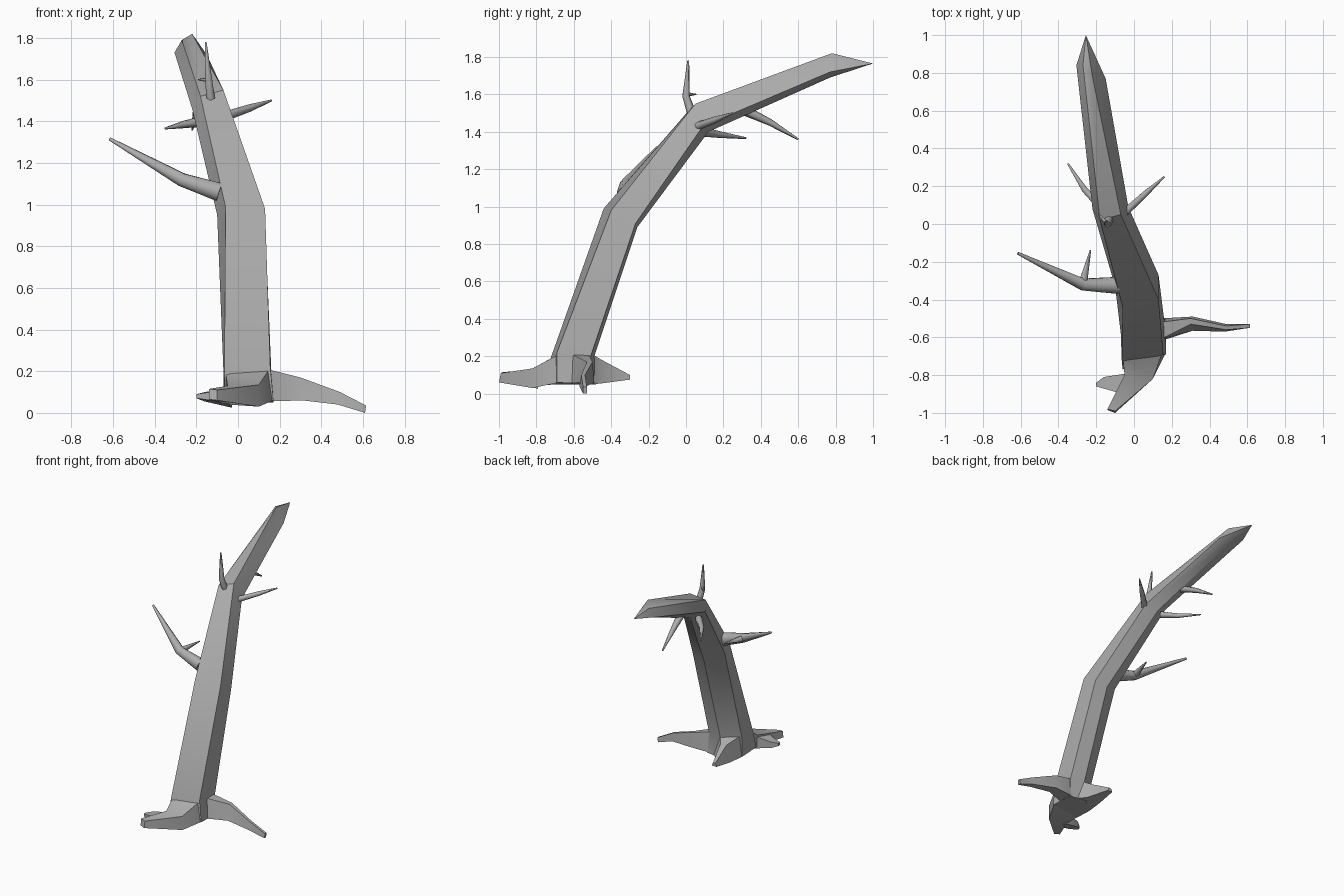
import bpy, bmesh, math
from mathutils import Vector

# dark grey bark
bark = bpy.data.materials.new("bark")
bark.diffuse_color = (.42, .42, .42, 1)


def loft(name, rings, tip=None, angle=35):
    """Skin a list of equal-length rings, capped at the start and closed by a cap or a point."""
    bm = bmesh.new()
    loops = [[bm.verts.new(p) for p in r] for r in rings]
    n = len(loops[0])
    for a, b in zip(loops, loops[1:]):
        for i in range(n):
            j = (i + 1) % n
            bm.faces.new((a[i], a[j], b[j], b[i]))
    bm.faces.new(loops[0][::-1])
    if tip:
        t = bm.verts.new(tip)
        for i in range(n):
            bm.faces.new((loops[-1][i], loops[-1][(i + 1) % n], t))
    else:
        bm.faces.new(loops[-1])
    bmesh.ops.recalc_face_normals(bm, faces=bm.faces)
    mesh = bpy.data.meshes.new(name)
    bm.to_mesh(mesh)
    bm.free()
    mesh.materials.append(bark)
    ob = bpy.data.objects.new(name, mesh)
    bpy.context.collection.objects.link(ob)
    bpy.ops.object.select_all(action='DESELECT')
    ob.select_set(True)
    bpy.context.view_layer.objects.active = ob
    bpy.ops.object.shade_smooth_by_angle(angle=math.radians(angle))
    return ob


def branch(name, path, radii, sides=6):
    """Tapered tube along a short path."""
    pts = [Vector(p) for p in path]
    rings = []
    for i, (p, r) in enumerate(zip(pts, radii)):
        d = (pts[min(i + 1, len(pts) - 1)] - pts[max(i - 1, 0)]).normalized()
        ref = Vector((0, 1, 0)) if abs(d.z) > 0.8 else Vector((0, 0, 1))
        u = d.cross(ref).normalized()
        v = d.cross(u)
        angles = [2 * math.pi * (k + .5) / sides for k in range(sides)]
        rings.append([p + r * (math.cos(a) * u + math.sin(a) * v) for a in angles])
    return loft(name, rings, angle=65)


# leaning five-sided trunk: front left, front right, back right, back, back left
loft("trunk", [
    [(-.06, -.77, .05), (.17, -.69, .06), (.17, -.50, .05), (.04, -.48, .05), (-.07, -.58, .05)],
    [(-.065, -.72, .20), (.155, -.69, .22), (.16, -.51, .20), (.05, -.49, .20), (-.07, -.58, .20)],
    [(-.06, -.44, .99), (.13, -.40, .98), (.13, -.27, .91), (.03, -.26, .89), (-.10, -.33, .95)],
    [(-.18, .02, 1.52), (-.07, .05, 1.55), (-.03, .09, 1.43), (-.12, .12, 1.40), (-.22, .08, 1.46)],
    [(-.27, .84, 1.79), (-.22, .78, 1.82), (-.15, .77, 1.72), (-.22, .77, 1.69), (-.305, .84, 1.73)],
], tip=(-.255, 1.0, 1.765))

# flat four-sided roots
loft("front_root", [
    [(-.06, -.70, .20), (.15, -.68, .21), (.17, -.68, .06), (-.06, -.70, .05)],
    [(-.05, -.80, .13), (.10, -.82, .135), (.10, -.82, .03), (-.05, -.80, .04)],
    [(-.14, -.98, .115), (-.10, -.99, .11), (-.10, -1.0, .06), (-.14, -.985, .065)],
])
loft("front_root_fork", [
    [(-.03, -.79, .12), (-.06, -.90, .12), (-.06, -.90, .06), (-.03, -.79, .025)],
    [(-.16, -.81, .10), (-.13, -.88, .10), (-.13, -.88, .06), (-.16, -.81, .055)],
    [(-.20, -.84, .09), (-.20, -.86, .09), (-.20, -.86, .07), (-.20, -.84, .07)],
])
loft("right_root", [
    [(.14, -.52, .21), (.14, -.61, .21), (.14, -.62, .055), (.14, -.50, .055)],
    [(.30, -.50, .17), (.30, -.53, .17), (.31, -.565, .06), (.31, -.49, .06)],
    [(.49, -.54, .10), (.49, -.56, .10), (.48, -.57, .04), (.49, -.53, .04)],
    [(.615, -.53, .035), (.615, -.55, .035), (.61, -.55, 0), (.61, -.53, 0)],
])
loft("back_root", [
    [(-.06, -.58, .21), (.06, -.50, .21), (.12, -.50, .05), (-.07, -.58, .05)],
    [(-.03, -.45, .18), (.02, -.45, .18), (.06, -.45, .055), (-.06, -.45, .055)],
    [(-.04, -.30, .10), (-.02, -.30, .10), (-.01, -.30, .075), (-.05, -.30, .075)],
])

# bare branches and twigs
branch("left_branch", [(-.09, -.325, 1.06), (-.27, -.32, 1.12), (-.615, -.155, 1.315)],
       (.048, .034, .008), 8)
branch("left_branch_twig", [(-.27, -.31, 1.12), (-.23, -.137, 1.135)], (.026, .004))
branch("right_branch", [(-.06, .05, 1.425), (.06, .16, 1.465), (.16, .25, 1.5)],
       (.024, .018, .005))
branch("under_branch", [(-.17, .09, 1.40), (-.26, .18, 1.385), (-.35, .32, 1.366)],
       (.026, .018, .005))
branch("outer_branch", [(-.17, .28, 1.53), (-.2, .45, 1.45), (-.22, .60, 1.36)],
       (.03, .018, .005))
branch("top_branch", [(-.13, .03, 1.50), (-.14, 0, 1.59), (-.155, .012, 1.78)],
       (.024, .02, .005))
branch("top_branch_twig", [(-.14, 0, 1.60), (-.19, .055, 1.60)], (.013, .003))
